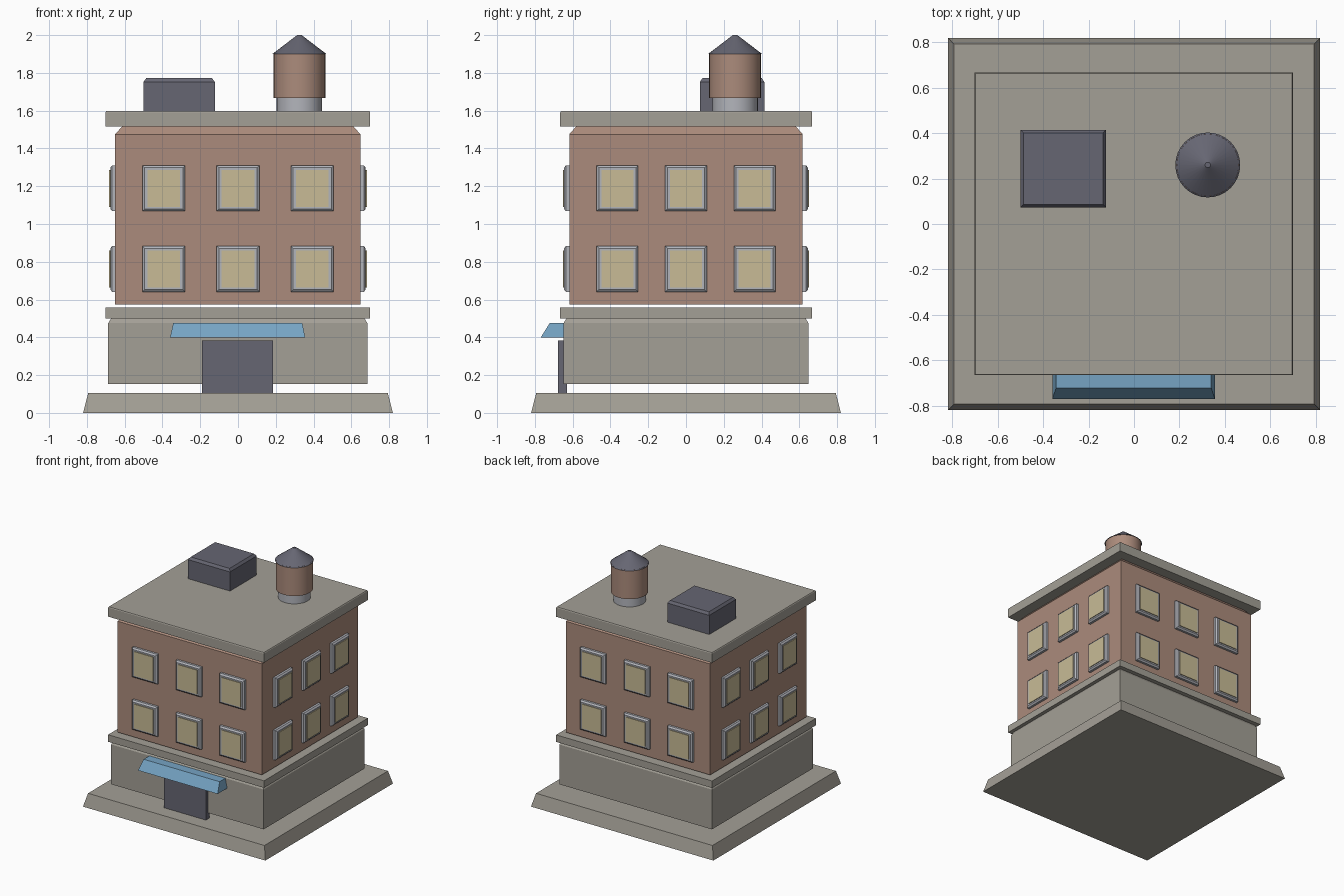
import bpy, bmesh, math
from mathutils import Matrix

if "Cube" in bpy.data.objects:
    bpy.data.objects.remove(bpy.data.objects["Cube"])


def material(name, rgb):
    m = bpy.data.materials.new(name)
    m.diffuse_color = (*rgb, 1)
    m.use_nodes = True
    m.node_tree.nodes["Principled BSDF"].inputs["Base Color"].default_value = m.diffuse_color
    return m


STONE = material("warm grey stone", (0.37, 0.35, 0.305))
BRICK = material("brick", (0.41, 0.26, 0.2))
SLATE = material("dark slate", (0.133, 0.133, 0.17))
FRAME = material("pale grey", (0.45, 0.46, 0.5))
GLASS = material("warm glass", (0.58, 0.5, 0.305))
BLUE = material("awning blue", (0.18, 0.37, 0.55))


def loft(name, mat, rings, matrix=None):
    """Closed solid through stacked rectangles (x0, x1, y0, y1, z)."""
    bm = bmesh.new()
    loops = [[bm.verts.new(p) for p in
              ((a, c, z), (b, c, z), (b, d, z), (a, d, z))]
             for a, b, c, d, z in rings]
    bm.faces.new(loops[0][::-1])
    bm.faces.new(loops[-1])
    for low, high in zip(loops, loops[1:]):
        for i in range(4):
            j = (i + 1) % 4
            bm.faces.new((low[i], low[j], high[j], high[i]))
    mesh = bpy.data.meshes.new(name)
    bm.to_mesh(mesh)
    bm.free()
    mesh.materials.append(mat)
    obj = bpy.data.objects.new(name, mesh)
    bpy.context.collection.objects.link(obj)
    if matrix:
        obj.matrix_world = matrix
    return obj


def block(name, mat, x0, x1, y0, y1, z0, z1, cut=0, drop=0, matrix=None):
    """Box whose top edge is chamfered by cut (inward) and drop (down)."""
    rings = [(x0, x1, y0, y1, z0)]
    if cut and drop < z1 - z0:
        rings.append((x0, x1, y0, y1, z1 - drop))
    rings.append((x0 + cut, x1 - cut, y0 + cut, y1 - cut, z1))
    return loft(name, mat, rings, matrix)


def round_part(name, mat, r0, r1, z0, z1, x=0.325, y=0.26):
    bpy.ops.mesh.primitive_cone_add(vertices=32, radius1=r0, radius2=r1,
                                    depth=z1 - z0, location=(x, y, (z0 + z1) / 2))
    obj = bpy.context.object
    obj.name = name
    obj.data.materials.append(mat)
    bpy.ops.object.shade_smooth_by_angle(angle=math.radians(35))


# Building masses
block("base_plinth", STONE, -0.82, 0.82, -0.82, 0.82, 0, 0.105, 0.027, 0.105)
block("ground_floor", STONE, -0.687, 0.685, -0.648, 0.648, 0.152, 0.5, 0.015, 0.025)
block("ledge", STONE, -0.702, 0.7, -0.666, 0.668, 0.5, 0.557)
block("brick_storeys", BRICK, -0.65, 0.648, -0.618, 0.618, 0.573, 1.52, 0.04, 0.045)
block("roof_slab", STONE, -0.702, 0.7, -0.666, 0.668, 1.517, 1.597, 0.004, 0.006)

# Entrance
block("door", SLATE, -0.19, 0.186, -0.678, -0.63, 0.105, 0.382)
loft("awning", BLUE, [(-0.36, 0.356, -0.77, -0.63, 0.398),
                      (-0.343, 0.34, -0.722, -0.63, 0.475)])

# Windows: two rows of three on each wall, local z points out of the wall
for side, (angle, wall, spread, half) in {
        "front": (0, 0.618, 0.393, 0.113), "right": (90, 0.648, 0.363, 0.11),
        "back": (180, 0.618, 0.393, 0.113), "left": (270, 0.648, 0.363, 0.11)}.items():
    turn = Matrix.Rotation(math.radians(angle), 4, 'Z')
    for row, z in enumerate((0.762, 1.189)):
        for col in (-1, 0, 1):
            place = (turn @ Matrix.Translation((col * spread, -wall, z))
                     @ Matrix.Rotation(math.radians(90), 4, 'X'))
            tag = f"{side}_{row}_{col + 1}"
            block("window_frame_" + tag, FRAME, -half, half, -0.121, 0.121,
                  -0.01, 0.028, 0.012, 0.01, place)
            block("window_pane_" + tag, GLASS, -half + 0.026, half - 0.026,
                  -0.098, 0.098, 0.026, 0.034, matrix=place)

# Rooftop equipment
block("roof_unit", SLATE, -0.5, -0.123, 0.073, 0.415, 1.597, 1.772, 0.014, 0.02)
round_part("tank_stand", FRAME, 0.12, 0.12, 1.597, 1.67)
round_part("water_tank", BRICK, 0.137, 0.137, 1.668, 1.905)
round_part("tank_roof", SLATE, 0.143, 0.012, 1.9, 2.0)
